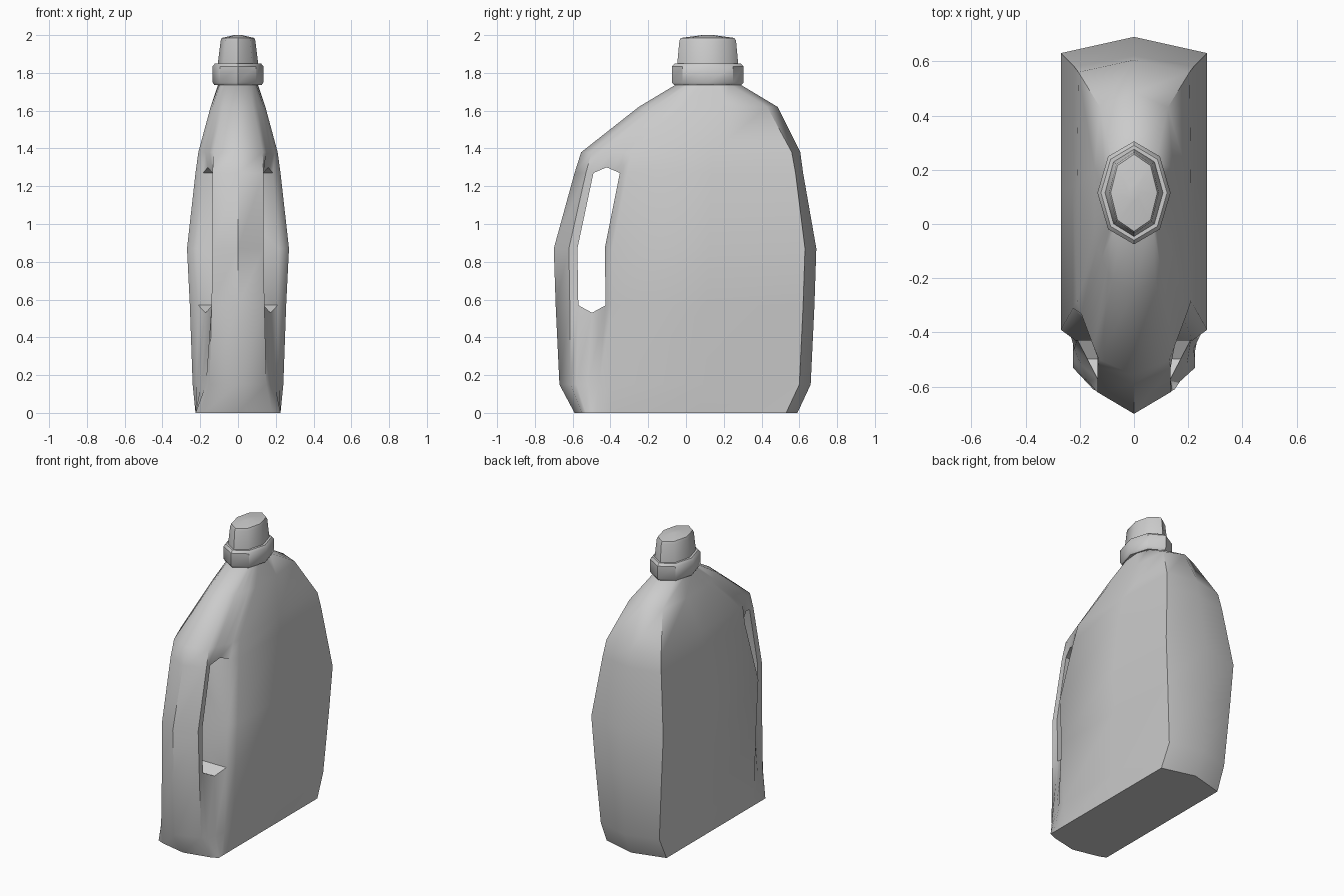
import bpy, bmesh, math
from mathutils import Vector

old = bpy.data.objects.get("Cube")
if old:
    bpy.data.objects.remove(old, do_unlink=True)

grey = bpy.data.materials.new("plain grey")
grey.use_nodes = True
colour = (0.6, 0.6, 0.6, 1)
grey.diffuse_color = colour
grey.node_tree.nodes["Principled BSDF"].inputs["Base Color"].default_value = colour


def loft(name, rings, angle, openings=(), tunnel=()):
    """Skin closed rings, leave out some faces, and run a tunnel between mirrored sides."""
    bm = bmesh.new()
    grid = [[bm.verts.new(p) for p in ring] for ring in rings]
    n = len(rings[0])
    for r in range(len(grid) - 1):
        for c in range(n):
            d = (c + 1) % n
            if (r, c) not in openings:
                bm.faces.new((grid[r][c], grid[r][d], grid[r + 1][d], grid[r + 1][c]))
    bm.faces.new(grid[0][::-1])
    bm.faces.new(grid[-1])
    for (r, c), (s, d) in zip(tunnel, tunnel[1:] + tunnel[:1]):
        bm.faces.new((grid[r][c], grid[s][d], grid[s][n - d], grid[r][n - c]))
    bmesh.ops.delete(bm, geom=[v for v in bm.verts if not v.link_faces], context='VERTS')
    bmesh.ops.recalc_face_normals(bm, faces=bm.faces[:])
    mesh = bpy.data.meshes.new(name)
    bm.to_mesh(mesh)
    bm.free()
    mesh.materials.append(grey)
    obj = bpy.data.objects.new(name, mesh)
    bpy.context.collection.objects.link(obj)
    bpy.ops.object.select_all(action='DESELECT')
    obj.select_set(True)
    bpy.context.view_layer.objects.active = obj
    bpy.ops.object.shade_smooth_by_angle(angle=math.radians(angle))
    return obj


def body_ring(z, front, grip, hole_front, hole_back, side_front, side, back_corner, back, dip=0):
    """Half outline from the front point to the back point, mirrored to a full ring."""
    hf, hb = Vector((*hole_front, z)), Vector((*hole_back, z))
    middle = (hf + hb) / 2 + Vector((0, 0, dip))
    side_mid = (side, (side_front[1] + back_corner[1]) / 2, z)
    half = [(0, front, z), (*grip, z), hf, middle, hb, (*side_front, z),
            side_mid, (*back_corner, z), (0, back, z)]
    return half + [(-p[0], p[1], p[2]) for p in half[-2:0:-1]]


# Bottle body with a through-hole behind the narrow grip
body = [
    body_ring(0, -.59, (.18, -.55), (.225, -.53), (.225, -.47), (.225, -.39), .225, (.225, .53), .59),
    body_ring(.15, -.67, (.15, -.61), (.17, -.58), (.22, -.46), (.24, -.39), .24, (.22, .6), .66),
    body_ring(.57, -.69, (.14, -.615), (.135, -.57), (.21, -.425), (.255, -.39), .255, (.25, .62), .68, -.04),
    body_ring(.87, -.7, (.135, -.62), (.135, -.575), (.215, -.43), (.27, -.39), .27, (.27, .63), .69),
    body_ring(1.27, -.59, (.135, -.53), (.135, -.49), (.185, -.35), (.225, -.31), .225, (.22, .58), .62, .03),
    body_ring(1.38, -.555, (.13, -.5), (.15, -.45), (.195, -.33), (.21, -.285), .21, (.205, .56), .605),
    body_ring(1.62, -.25, (.08, -.21), (.1, -.17), (.135, -.08), (.145, -.02), .145, (.125, .43), .485),
    body_ring(1.74, -.05, (.05, -.03), (.07, -.01), (.095, .04), (.1, .08), .105, (.08, .23), .285),
]
gap = [(r, c) for r in (2, 3) for c in (2, 3, 12, 13)]
rim = [(2, 2), (2, 3), (2, 4), (3, 4), (4, 4), (4, 3), (4, 2), (3, 2)]
loft("bottle_body", body, 50, gap, rim)


def oval(z, width, depth):
    """Eight-sided oval around the neck axis."""
    steps = [math.tau * i / 8 for i in range(8)]
    return [(width * math.sin(a), .115 - depth * math.cos(a), z) for a in steps]


# Screw collar and cap
loft("cap_collar", [oval(1.735, .125, .178), oval(1.75, .135, .19),
                    oval(1.835, .135, .19), oval(1.85, .122, .175)], 40)
loft("cap_top", [oval(1.84, .108, .162), oval(1.97, .092, .15),
                 oval(1.985, .086, .142), oval(2, .02, .03)], 50)
